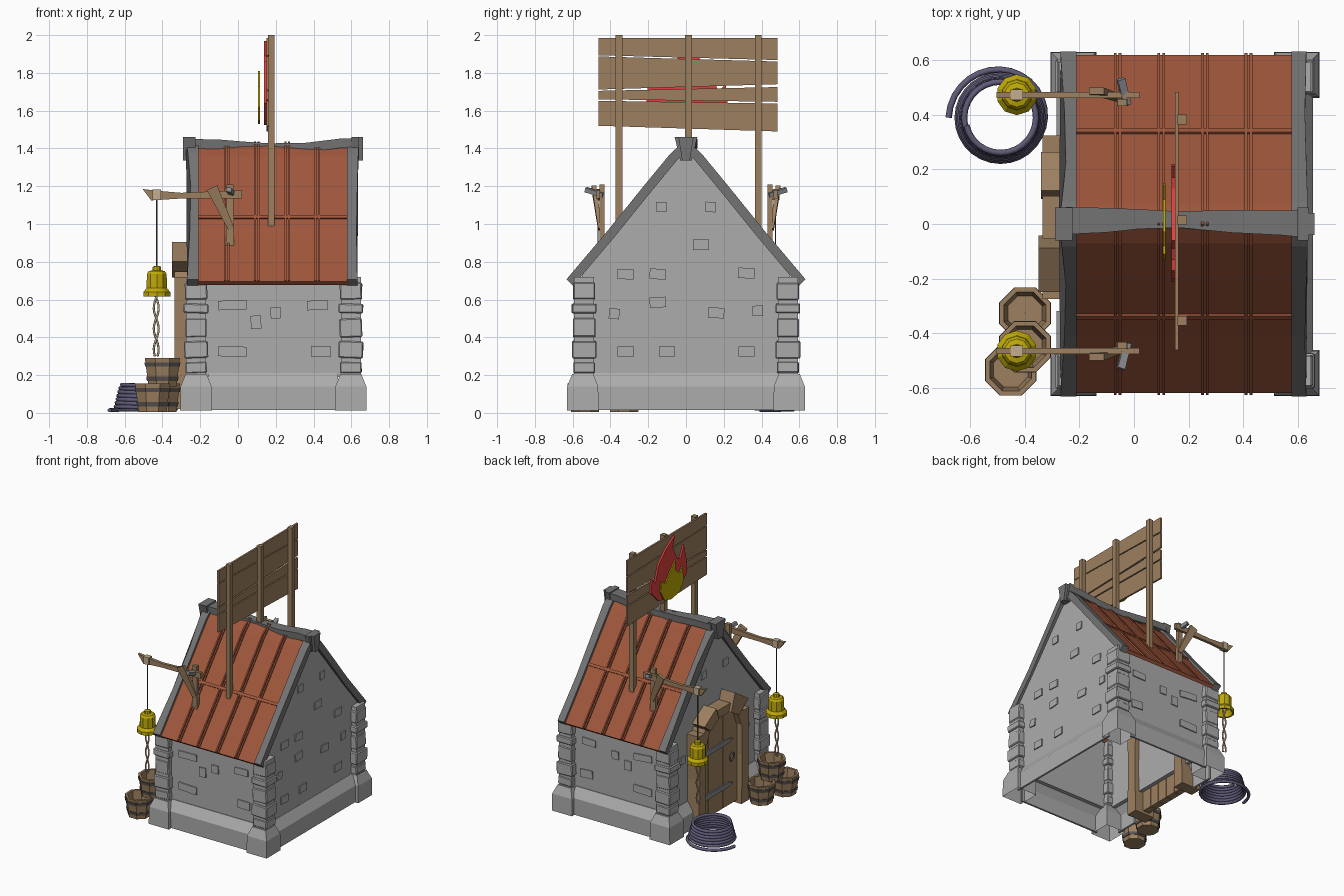
import bpy, bmesh, math, random
from mathutils import Vector

if "Cube" in bpy.data.objects:
    bpy.data.objects.remove(bpy.data.objects["Cube"])
random.seed(4)


def material(name, *rgb):
    m = bpy.data.materials.new(name)
    m.use_nodes = True
    col = [(c / 255) ** 2.2 for c in rgb] + [1]
    m.diffuse_color = col
    m.node_tree.nodes["Principled BSDF"].inputs["Base Color"].default_value = col
    return m


STONE = material("stone", 171, 171, 171)
TRIM = material("dark_stone", 115, 115, 115)
ROOF = material("roof_red", 158, 87, 62)
WOOD = material("wood", 155, 127, 96)
PALE = material("pale_wood", 196, 172, 142)
IRON = material("iron", 135, 138, 142)
BAND = material("dark_iron", 88, 82, 78)
GOLD = material("yellow", 190, 168, 16)
RED = material("flame_red", 225, 66, 66)
ROPE = material("rope", 96, 92, 120)


def finish(name, bm, mat):
    bmesh.ops.recalc_face_normals(bm, faces=bm.faces)
    me = bpy.data.meshes.new(name)
    bm.to_mesh(me)
    bm.free()
    me.materials.append(mat)
    ob = bpy.data.objects.new(name, me)
    bpy.context.collection.objects.link(ob)
    return ob


def loft(name, rings, mat, cap=True):
    """Skin a list of equal-length rings of 3D points."""
    bm = bmesh.new()
    vs = [[bm.verts.new(p) for p in r] for r in rings]
    n = len(rings[0])
    for a, b in zip(vs, vs[1:]):
        for i in range(n):
            j = (i + 1) % n
            bm.faces.new((a[i], a[j], b[j], b[i]))
    if cap:
        bm.faces.new(vs[0])
        bm.faces.new(vs[-1])
    return finish(name, bm, mat)


def prism(name, pts, axis, lo, hi, mat):
    """Extrude a 2D outline along x (y,z points) or y (x,z points)."""
    put = {"x": lambda p, d: (d, p[0], p[1]), "y": lambda p, d: (p[0], d, p[1])}[axis]
    return loft(name, [[put(p, d) for p in pts] for d in (lo, hi)], mat)


def box(name, center, size, mat, rot=(0, 0, 0)):
    bm = bmesh.new()
    bmesh.ops.create_cube(bm, size=1)
    bmesh.ops.scale(bm, vec=size, verts=bm.verts)
    ob = finish(name, bm, mat)
    ob.location, ob.rotation_euler = center, rot
    return ob


def lathe(name, profile, center, segs, mat):
    c = Vector(center)
    ring = lambda r, z: [c + Vector((r * math.cos(t), r * math.sin(t), z))
                         for t in (math.tau * (i + .5) / segs for i in range(segs))]
    return loft(name, [ring(r, z) for r, z in profile], mat, False)


def cord(name, pts, radius, mat):
    cu = bpy.data.curves.new(name, "CURVE")
    cu.dimensions, cu.bevel_depth, cu.bevel_resolution = "3D", radius, 1
    cu.use_fill_caps = True
    sp = cu.splines.new("POLY")
    sp.points.add(len(pts) - 1)
    for p, q in zip(sp.points, pts):
        p.co = (*q, 1)
    tmp = bpy.data.objects.new(name + "_path", cu)
    bpy.context.collection.objects.link(tmp)
    me = bpy.data.meshes.new_from_object(tmp.evaluated_get(bpy.context.evaluated_depsgraph_get()))
    bpy.data.objects.remove(tmp)
    me.materials.clear()
    me.materials.append(mat)
    bpy.context.collection.objects.link(bpy.data.objects.new(name, me))


# Roof slope shared by panels, ribs and verges
SLOPE = [(.62, .695), (.40, .955), (.21, 1.19), (.07, 1.36), (0, 1.425)]


def roof_strip(name, x0, x1, lift, thick, mat, flare=(0,) * 5):
    """Bent strip over both slopes, offset square to the slope."""
    def side(x, s, d):
        half = [(x + s * f, y + .72 * d if y else 0, z + (.68 if y else 1.2) * d)
                for (y, z), f in zip(SLOPE, flare)]
        return half + [(px, -y, z) for px, y, z in half[-2::-1]]
    ring = lambda x, s: side(x, s, lift) + side(x, s, lift - thick)[::-1]
    return loft(name, [ring(x0, 0), ring(x1, 1)], mat)


roof_strip("roof_panels", -.22, .59, 0, .025, ROOF)
for x in (-.06, .1, .26, .42):
    for dx in (-.009, .009):
        roof_strip("roof_rib", x + dx - .005, x + dx + .005, .009, .015, ROOF)
for s in (-1, 1):
    box("roof_cross_rib", (.185, s * .338, 1.034), (.8, .02, .016), ROOF, (-s * .87, 0, 0))
roof_strip("verge_left", -.21, -.255, .018, .05, TRIM, (-.015, 0, .005, -.01, -.02))
roof_strip("verge_right", .577, .632, .018, .05, TRIM, (0, -.005, 0, .005, .005))

# Sagging ridge beam with flared end caps: x, centre y, half width, top z
ridge = [(-.25, .012, .05, 1.45), (-.1, .014, .045, 1.447), (.02, .018, .036, 1.437), (.17, .016, .03, 1.427),
         (.36, .01, .042, 1.43), (.54, .004, .045, 1.452), (.63, 0, .05, 1.452)]
loft("ridge_beam", [[(x, c - w, z), (x, c + w, z), (x, c + w * .95, z - .05), (x, c - w * .95, z - .05)]
                    for x, c, w, z in ridge], TRIM)
for x0, x1, w in ((-.29, -.225, .06), (.6, .64, .06), (.635, .662, .04)):
    prism("ridge_cap", [(-w, 1.46), (w, 1.46), (w * .5, 1.335), (-w * .5, 1.335)], "x", x0, x1, TRIM)

# Hollow walls
gable = [(.55, .19), (.55, .745), (.40, .92), (.21, 1.155), (0, 1.39)]
gable += [(-y, z) for y, z in gable[-2::-1]]
for x in (-.235, .58):
    prism("gable_wall", gable, "x", x, x + .03, STONE)

# Plinth of thin sloped skirts, open beneath
skirt = [(.06, .015), (.06, .14), (.015, .21), (0, .21), (.045, .135), (.045, .015)]
for s in (-1, 1):
    box("long_wall", (.185, s * .54, .455), (.82, .03, .53), STONE)
    prism("plinth_long", [(s * (.545 + d), z) for d, z in skirt], "x", -.16, .53, STONE)
    prism("plinth_door_side", [(-.225 - d, z) for d, z in skirt], "y", s * .32, s * .5, STONE)
prism("plinth_gable", [(.597 + d, z) for d, z in skirt], "y", -.5, .5, STONE)

# Corner footings, columns and quoins
for x in (-.222, .597):
    for y in (-.547, .547):
        ring = lambda h, z: [(x + a * h, y + b * h, z) for a, b in ((-1, -1), (1, -1), (1, 1), (-1, 1))]
        loft("corner_footing", [ring(.084, .012), ring(.082, .14), ring(.056, .205), ring(.04, .205)],
             STONE, False)
        box("corner_column", (x, y * .985, .46), (.106, .106, .52), STONE)
        for i, (z, h) in enumerate(((.24, .06), (.335, .09), (.45, .1), (.553, .05), (.645, .09))):
            w = .115 + .012 * (i % 2) + random.uniform(-.004, .006)
            ob = box("quoin", (x, y * .985, z), (w, w, h), STONE, (0, random.uniform(-.05, .05), 0))
            mod = ob.modifiers.new("worn_edges", "BEVEL")
            mod.width, mod.segments = .006, 1

# Scattered raised stones: (along wall, height)
gable_stones = [(-.13, 1.09), (.13, 1.09), (.08, .89), (-.32, .735), (-.15, .735), (.32, .74), (-.15, .585),
                (-.38, .525), (.16, .53), (.38, .54), (-.32, .325), (-.1, .325), (.32, .325)]
for i, (y, z) in enumerate(gable_stones):
    w = .055 if i in (0, 1, 7, 9) else .085
    r = random.uniform(-.1, .1)
    box("gable_stone", (.61, y, z), (.016, w, .055), STONE, (r, 0, 0))
    if abs(y) > .34 or z > .95:
        box("gable_stone", (-.236, y, z), (.016, w, .055), STONE, (r, 0, 0))
for x, z, w, h in ((-.03, .57, .15, .05), (.095, .48, .055, .07), (.2, .53, .055, .06),
                   (.42, .57, .11, .05), (-.03, .325, .15, .055), (.44, .325, .1, .06)):
    for s in (-1, 1):
        box("wall_stone", (x, s * .555, z), (w, .016, h), STONE, (0, random.uniform(-.08, .08), 0))

# Arched plank door with timber frame and iron fittings
DY = .025
for i in range(5):
    y = (i - 2) * .086
    edge = lambda v: .6 + .19 * math.sqrt(max(0, 1 - (v / .24) ** 2))
    a, b = y - .041, y + .041
    prism("door_plank", [(DY + a, .04), (DY + b, .04), (DY + b, edge(b)), (DY + a, edge(a))],
          "x", -.295, -.24, WOOD)
for s in (-1, 1):
    y = DY + s * .255
    prism("door_jamb", [(y - .045, .02), (y + .045, .02), (y + .036, .38), (y + .045, .72), (y - .045, .72),
                        (y - .038, .38)], "x", -.335, -.17, WOOD)
for i, big in enumerate((0, .03, 0, .075, 0)):
    t0, t1 = math.pi * (i + .03) / 5, math.pi * (i + .97) / 5
    arc = lambda t, k: (DY + (.205 + k) * math.cos(t), .62 + (.16 + k) * math.sin(t))
    prism("door_arch_block", [arc(t0, 0), arc(t1, 0), arc(t1, .065 + big), arc(t0, .065 + big)],
          "x", -.335 - big * .2, -.235, WOOD)
for z in (.2, .53):
    prism("door_hinge", [(.21, z - .02), (.21, z + .02), (-.08, z + .016), (-.13, z), (-.08, z - .016)],
          "x", -.305, -.29, IRON)
cord("door_ring", [(-.31, -.11 + .025 * math.cos(t * .6), .4 + .03 * math.sin(t * .6)) for t in range(12)],
     .006, IRON)

# Sign board on three posts with flame emblem
for y, z in ((-.355, .95), (.014, 1.38), (.383, .95)):
    box("sign_post", (.177, y, (z + 2) / 2), (.035, .036, 2 - z), WOOD)
for l0, l1, r0, r1 in ((1.893, 1.985, 1.868, 1.985), (1.712, 1.887, 1.74, 1.86),
                       (1.66, 1.705, 1.647, 1.725), (1.52, 1.652, 1.49, 1.638)):
    prism("sign_plank", [(-.463, l0), (.485, r0), (.485, r1), (-.463, l1)], "x", .15, .164, WOOD)
flame = [(0, 1.525), (.13, 1.55), (.22, 1.64), (.21, 1.74), (.17, 1.7), (.13, 1.82), (.05, 1.9), (-.06, 1.97),
         (-.04, 1.89), (-.09, 1.79), (-.13, 1.77), (-.17, 1.86), (-.2, 1.75), (-.21, 1.64), (-.12, 1.55)]
prism("flame_outer", flame, "x", .137, .151, RED)
inner = [(.02, 1.53), (.1, 1.55), (.15, 1.63), (.14, 1.71), (.09, 1.67), (.04, 1.74), (-.03, 1.81),
         (-.03, 1.73), (-.08, 1.69), (-.11, 1.73), (-.13, 1.62), (-.08, 1.55)]
prism("flame_inner", inner, "x", .107, .116, GOLD)

# Bell brackets, one on each roof slope
for s in (-1, 1):
    y = s * .47 + .004
    beam = [(-.505, 1.185), (-.46, 1.125), (-.3, 1.135), (.02, 1.135), (.02, 1.18), (-.15, 1.172),
            (-.3, 1.165), (-.42, 1.175)]
    prism("bell_beam", beam, "y", y - .011, y + .011, WOOD)
    prism("bracket_post", [(-.065, .88), (-.02, .88), (-.025, 1.21), (-.06, 1.21)], "y", s * .432, s * .458, WOOD)
    loft("bracket_brace", [[(-.165, s * a, 1.18), (-.11, s * a, 1.205), (-.02, s * b, .98), (-.05, s * b, .965)]
                           for a, b in ((.475, .445), (.5, .465))], WOOD)
    box("bracket_strap", (-.037, s * .485, 1.168), (.028, .1, .024), IRON, (s * .3, .2, s * .3))
    box("beam_block", (-.43, y, 1.155), (.045, .04, .055), PALE)
    cord("bell_line", [(-.43, y, 1.14), (-.43, y, .77)], .004, BAND)
    lathe("bell", [(.001, .78), (.022, .775), (.025, .755), (.045, .75), (.055, .735), (.057, .66), (.075, .64),
                   (.075, .615), (.062, .615), (.045, .66), (.04, .73), (.001, .735)], (-.43, y, 0), 10, GOLD)
    for k in (-1, 1):
        cord("bell_pull", [(-.433 + k * .013 * math.sin(i * .6), y + .006 * k * math.cos(i * .6), .72 - i * .021)
                           for i in range(21)], .006, PALE)

# Stacked buckets with iron bands
for x, y, z in ((-.4, -.327, .005), (-.452, -.535, .005), (-.4, -.45, .14)):
    c = (x, y, z)
    lathe("bucket", [(.001, 0), (.08, 0), (.101, .15), (.083, .15), (.068, .03), (.001, .03)], c, 8, WOOD)
    for h in (.03, .105):
        r = .08 + h * .14
        lathe("bucket_band", [(r - .004, h), (r + .005, h), (r + .008, h + .022), (r - .002, h + .022)], c, 8, BAND)

# Coiled rope tapering upward with a loose tail
coil = []
for i in range(7 * 28):
    t = i / (7 * 28 - 1)
    a = math.pi + math.tau * i / 28
    r = .162 - .034 * t + .028 * max(0, 1 - i / 16)
    coil.append((-.49 + r * math.cos(a), .39 - r * math.sin(a), .014 + .135 * t))
cord("rope_coil", coil, .0115, ROPE)
